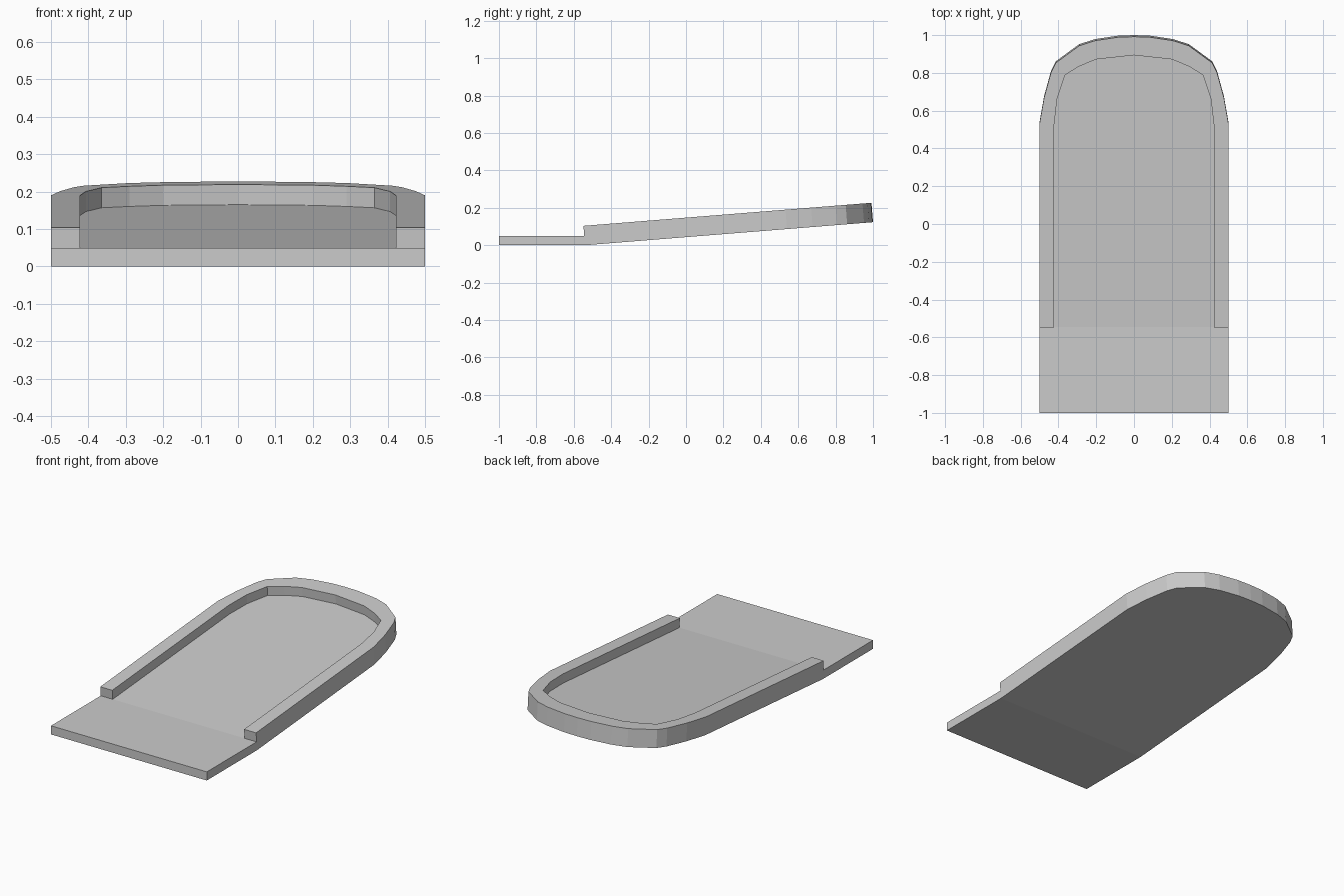
import bpy, bmesh, math

if "Cube" in bpy.data.objects:
    bpy.data.objects.remove(bpy.data.objects["Cube"])

TILT = math.atan(0.08)      # slope of the tray
HINGE = -0.54               # where the flat lip meets the tray
FLOOR, RIM = 0.05, 0.104    # heights above the underside

# right halves of the tray outlines, from the hinge to the rounded tip
OUTER = [(.5, HINGE), (.5, .54), (.476, .677), (.44, .808), (.413, .862),
         (.29, .952), (.206, .979), (.085, .997), (0, 1)]
INNER = [(.423, HINGE), (.423, .53), (.407, .67), (.365, .797),
         (.29, .843), (.2, .88), (0, .902)]

bm = bmesh.new()


def outline(half, w):
    """Mirrored outline at height w, placed on the tilted plane."""
    full = half + [(-x, y) for x, y in reversed(half[:-1])]
    c, s = math.cos(TILT), math.sin(TILT)
    out = []
    for x, y in full:
        v = (y - HINGE) / c
        out.append(bm.verts.new((x, HINGE + v * c - w * s, v * s + w * c)))
    return out


def wall(a, b):
    for i in range(len(a) - 1):
        bm.faces.new((a[i], a[i + 1], b[i + 1], b[i]))


# tray: underside, outer side in two bands, rim, inner side, floor
base = outline(OUTER, 0)
mid = outline(OUTER, FLOOR)
top = outline(OUTER, RIM)
rim_in = outline(INNER, RIM)
floor = outline(INNER, FLOOR)
bm.faces.new(base)
wall(base, mid)
wall(mid, top)
bm.faces.new(top + rim_in[::-1])
wall(rim_in, floor)
bm.faces.new(floor)
# front ends of the rim
for i in (0, -1):
    bm.faces.new((mid[i], top[i], rim_in[i], floor[i]))

# flat lip in front of the tray
br, bl, tr, tl = [bm.verts.new((x, -1, z)) for z in (0, FLOOR) for x in (.5, -.5)]
bm.faces.new((br, bl, base[-1], base[0]))
bm.faces.new((tr, tl, mid[-1], floor[-1], floor[0], mid[0]))
bm.faces.new((br, bl, tl, tr))
bm.faces.new((br, tr, mid[0], base[0]))
bm.faces.new((bl, tl, mid[-1], base[-1]))

bmesh.ops.recalc_face_normals(bm, faces=bm.faces)
mesh = bpy.data.meshes.new("sloped_tray")
bm.to_mesh(mesh)
bm.free()
bpy.context.collection.objects.link(bpy.data.objects.new("sloped_tray", mesh))
